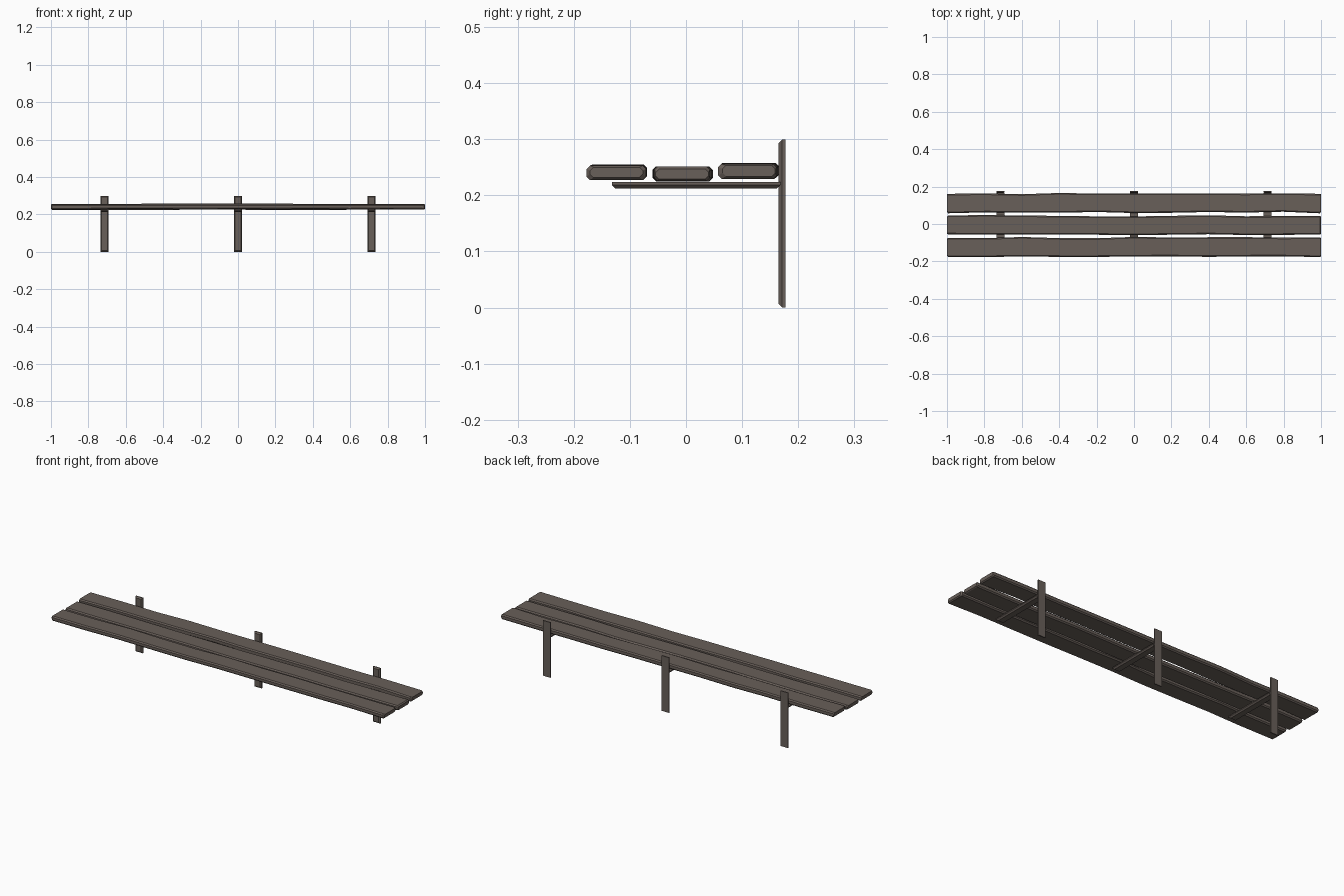
import bpy, bmesh, random

if "Cube" in bpy.data.objects:
    bpy.data.objects.remove(bpy.data.objects["Cube"])

random.seed(4)


def material(name, rgb):
    m = bpy.data.materials.new(name)
    m.diffuse_color = (*rgb, 1)
    m.use_nodes = True
    m.node_tree.nodes["Principled BSDF"].inputs["Base Color"].default_value = m.diffuse_color
    return m


wood = material("weathered brown", (0.14, 0.115, 0.10))


def make_object(name, bm, mat):
    bmesh.ops.recalc_face_normals(bm, faces=bm.faces)
    me = bpy.data.meshes.new(name)
    bm.to_mesh(me)
    bm.free()
    ob = bpy.data.objects.new(name, me)
    bpy.context.collection.objects.link(ob)
    me.materials.append(mat)
    return ob


def plank(name, yc, z0, z1):
    """Chamfered board lofted along x with a slight hand-cut wobble."""
    bm = bmesh.new()
    n, c = 10, 0.006
    rings = []
    stations = [(-1, .004)] + [(-0.994 + 1.988 * i / n, 0) for i in range(n + 1)] + [(1, .004)]
    for x, inset in stations:
        if not inset:
            dy = random.uniform(-0.003, 0.003)
            dz = random.uniform(-0.001, 0.001)
            w = 0.051 + random.uniform(-0.002, 0.002)
        else:
            dy, dz, w = 0, 0, 0.051
        a, b = z0 + dz + inset, z1 + dz - inset
        h = w - inset
        pts = [(-h + c, a), (h - c, a), (h, a + c), (h, b - c),
               (h - c, b), (-h + c, b), (-h, b - c), (-h, a + c)]
        rings.append([bm.verts.new((x, yc + dy + y, z)) for y, z in pts])
    for r, s in zip(rings, rings[1:]):
        for i in range(8):
            j = (i + 1) % 8
            bm.faces.new((r[i], r[j], s[j], s[i]))
    bm.faces.new(rings[0])
    bm.faces.new(rings[-1])
    return make_object(name, bm, wood)


# seat boards
plank("front_board", -0.124, 0.228, 0.254)
plank("middle_board", -0.007, 0.225, 0.251)
plank("back_board", 0.112, 0.230, 0.257)


def bar(name, x, y0, y1, z0, z1, bevel_dir):
    """Flat bar with its front or under face chamfered all round."""
    bm = bmesh.new()
    bmesh.ops.create_cube(bm, size=1)
    for v in bm.verts:
        v.co = (x + v.co.x * 0.044, (y0 + y1) / 2 + v.co.y * (y1 - y0),
                (z0 + z1) / 2 + v.co.z * (z1 - z0))
    bm.normal_update()
    face = next(f for f in bm.faces if f.normal[bevel_dir] < -0.9)
    bmesh.ops.bevel(bm, geom=list(face.edges), offset=0.0065, segments=1,
                    affect='EDGES', profile=0.5)
    return make_object(name, bm, wood)


# wall brackets: upright plate and arm under the boards
for label, x in (("left", -0.714), ("middle", 0), ("right", 0.714)):
    bar(label + "_bracket_upright", x, 0.165, 0.177, 0, 0.30, 1)
    bar(label + "_bracket_arm", x, -0.132, 0.168, 0.212, 0.2235, 2)
